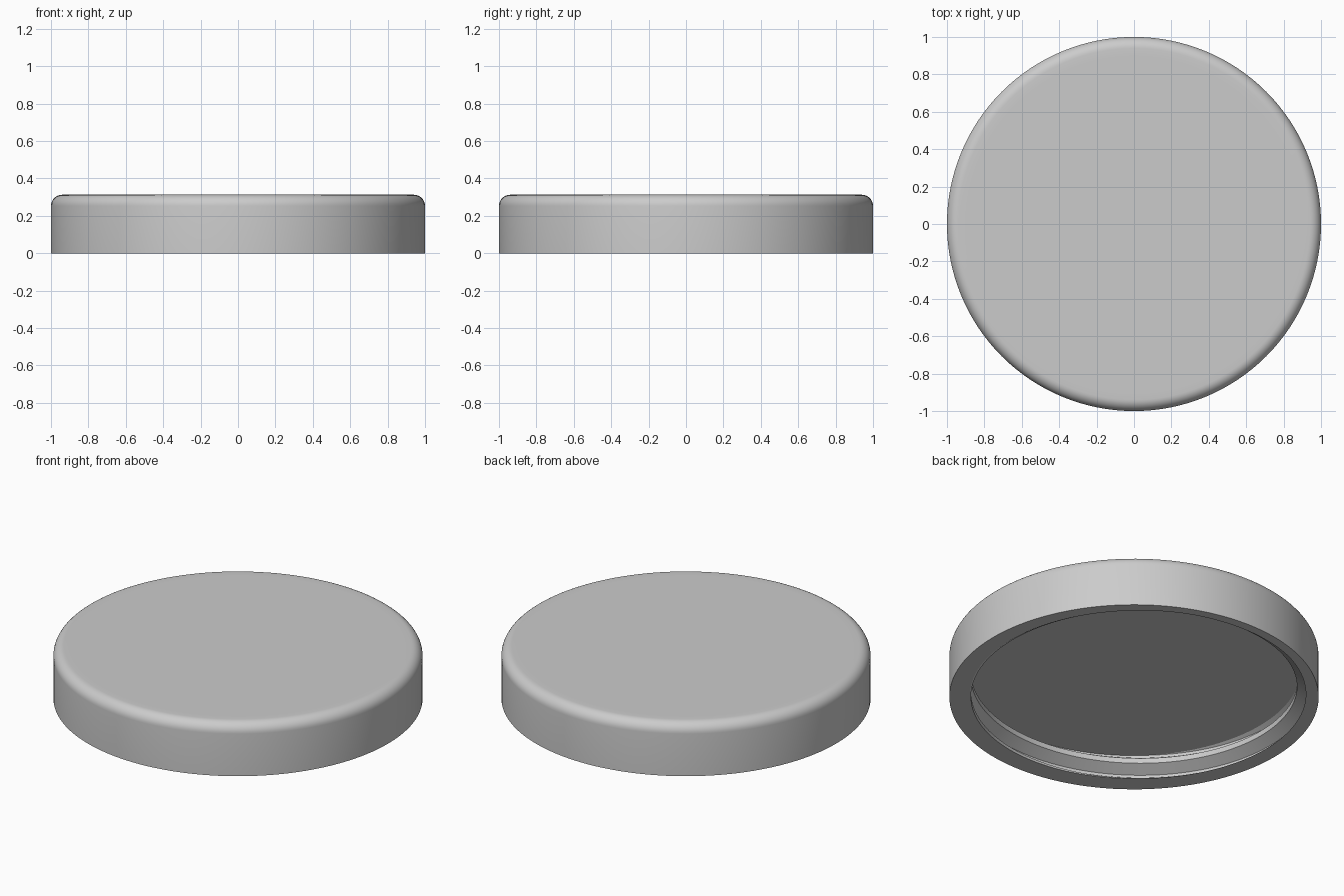
import bpy, bmesh, math
from mathutils import Vector

cube = bpy.data.objects.get("Cube")
if cube:
    bpy.data.objects.remove(cube, do_unlink=True)

SEGMENTS = 128
HEIGHT, FILLET = 0.313, 0.06
CEILING = 0.18
PITCH = 0.125
CREST_R, ROOT_R = 0.883, 0.946
# One turn of the thread: (radius, height above the start of the turn)
THREAD = [(CREST_R, 0), (CREST_R, 0.031), (ROOT_R, 0.07), (ROOT_R, 0.086)]
TURNS = 4
THREAD_START = 0.016 - 2 * PITCH


def make_material(name, colour):
    mat = bpy.data.materials.new(name)
    mat.use_nodes = True
    mat.diffuse_color = colour
    mat.node_tree.nodes["Principled BSDF"].inputs["Base Color"].default_value = colour
    return mat


def add_row(bm, radius, z, lead, count):
    """Points once round the axis, rising by lead."""
    row = []
    for i in range(count):
        t = i / SEGMENTS
        a = math.tau * t
        row.append(bm.verts.new((radius * math.cos(a), radius * math.sin(a), z + lead * t)))
    return row


def join_rows(bm, rows, closed):
    for a, b in zip(rows, rows[1:]):
        for i in range(len(a) if closed else len(a) - 1):
            j = (i + 1) % len(a)
            bm.faces.new((a[i], a[j], b[j], b[i]))


def fill_level(bm, z):
    """Fill the flat area between the open edges at one height."""
    edges = [e for e in bm.edges if e.is_boundary
             and all(abs(v.co.z - z) < 1e-4 for v in e.verts)]
    bmesh.ops.triangle_fill(bm, edges=edges, use_beauty=True, normal=Vector((0, 0, -1)))


bm = bmesh.new()

# Threaded bore, trimmed flat at the rim and the ceiling
rows = [add_row(bm, r, THREAD_START + turn * PITCH + z, PITCH, SEGMENTS + 1)
        for turn in range(TURNS) for r, z in THREAD]
join_rows(bm, rows, closed=False)
bmesh.ops.remove_doubles(bm, verts=bm.verts, dist=1e-5)
for z, up in [(0, -1), (CEILING, 1)]:
    bmesh.ops.bisect_plane(bm, geom=bm.verts[:] + bm.edges[:] + bm.faces[:],
                           plane_co=(0, 0, z), plane_no=(0, 0, up), clear_outer=True)
fill_level(bm, CEILING)

# Outer shell: flat top, rounded upper edge, side wall
sections = [(0.9, HEIGHT)]
for k in range(9):
    a = math.pi / 2 * (1 - k / 8)
    sections.append((1 - FILLET + FILLET * math.cos(a),
                     HEIGHT - FILLET + FILLET * math.sin(a)))
sections.append((1, 0))
rings = [add_row(bm, r, z, 0, SEGMENTS) for r, z in sections]
join_rows(bm, rings, closed=True)
bm.faces.new(rings[0])

# Flat rim between the side wall and the bore
fill_level(bm, 0)
bmesh.ops.recalc_face_normals(bm, faces=bm.faces)

mesh = bpy.data.meshes.new("threaded_lid")
bm.to_mesh(mesh)
bm.free()
mesh.materials.append(make_material("light grey", (0.6, 0.6, 0.6, 1)))
lid = bpy.data.objects.new("threaded_lid", mesh)
bpy.context.collection.objects.link(lid)
bpy.ops.object.select_all(action='DESELECT')
lid.select_set(True)
bpy.context.view_layer.objects.active = lid
bpy.ops.object.shade_smooth_by_angle(angle=math.radians(30))
